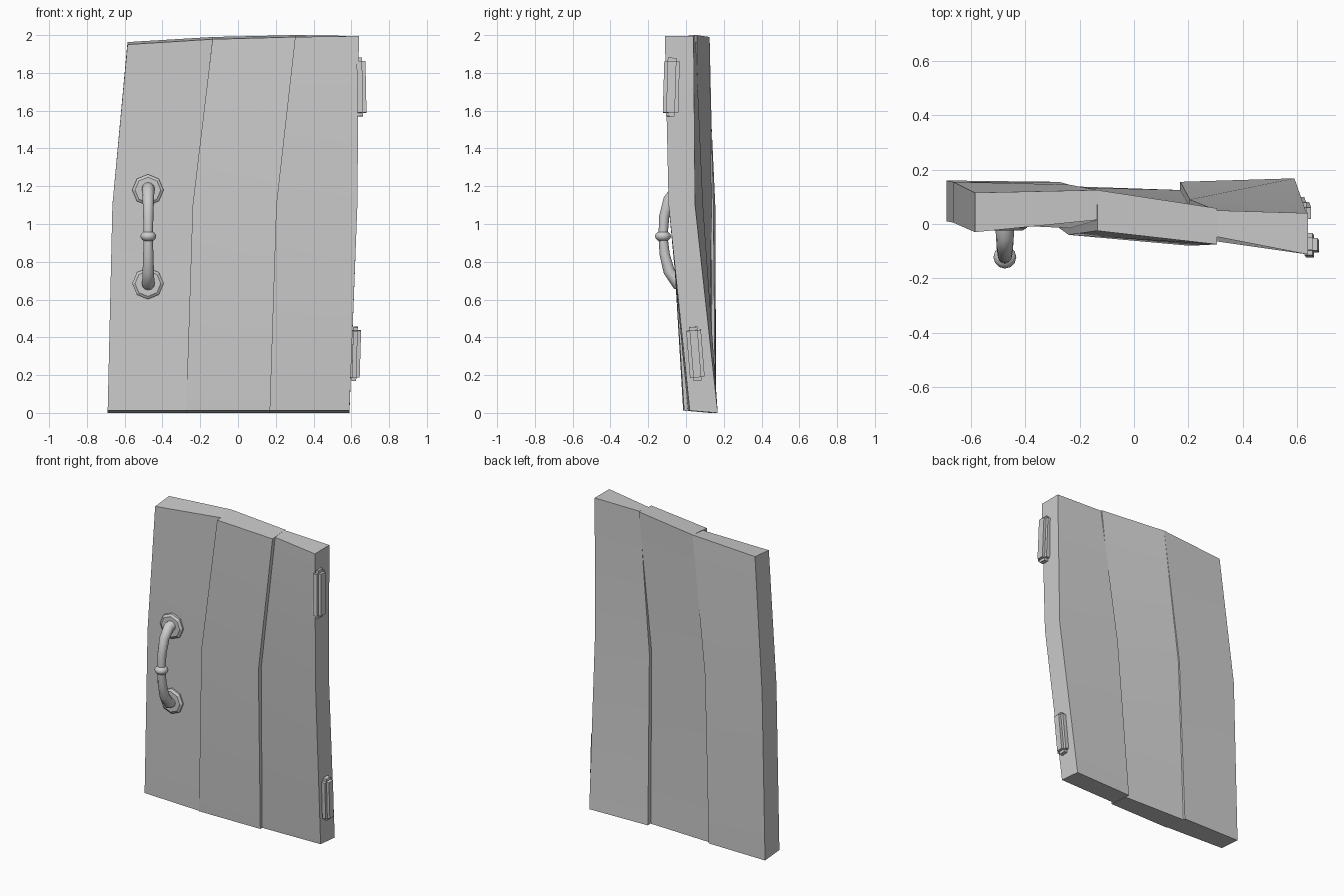
import bpy
import bmesh
import math
from mathutils import Vector, Matrix

cube = bpy.data.objects.get("Cube")
if cube:
    bpy.data.objects.remove(cube, do_unlink=True)

grey = bpy.data.materials.new("plain_grey")
grey.use_nodes = True
grey.diffuse_color = (0.6, 0.6, 0.6, 1)
grey.node_tree.nodes["Principled BSDF"].inputs["Base Color"].default_value = grey.diffuse_color


def finish(name, bm, angle=30):
    """Turn a bmesh into a named, smooth-shaded object."""
    bmesh.ops.recalc_face_normals(bm, faces=bm.faces)
    mesh = bpy.data.meshes.new(name)
    bm.to_mesh(mesh)
    bm.free()
    mesh.materials.append(grey)
    obj = bpy.data.objects.new(name, mesh)
    bpy.context.collection.objects.link(obj)
    bpy.ops.object.select_all(action='DESELECT')
    obj.select_set(True)
    bpy.context.view_layer.objects.active = obj
    bpy.ops.object.shade_smooth_by_angle(angle=math.radians(angle))
    return obj


def skin_rings(bm, rings):
    """Join equal rings of points into a capped closed skin."""
    rows = [[bm.verts.new(p) for p in ring] for ring in rings]
    count = len(rows[0])
    for low, high in zip(rows, rows[1:]):
        for i in range(count):
            j = (i + 1) % count
            bm.faces.new((low[i], low[j], high[j], high[i]))
    bm.faces.new(rows[0][::-1])
    bm.faces.new(rows[-1])


# Warped planks: seam x positions at the bottom, waist and top of the door
seams = [(-0.69, -0.665, -0.585), (-0.275, -0.24, -0.135),
         (0.17, 0.205, 0.305), (0.59, 0.632, 0.64)]
top_front = (1.95, 1.978, 1.99, 1.995)
top_back = (1.963, 1.99, 2.0, 1.995)

# Each level holds depth at front left, front right, back right, back left
depths = {
    "left_plank": [(0.01, -0.01, 0.155, 0.16), (0.005, -0.015, 0.145, 0.155),
                   (-0.03, 0.015, 0.125, 0.115)],
    "middle_plank": [(-0.015, -0.01, 0.125, 0.14), (-0.04, -0.08, 0.065, 0.135),
                     (-0.025, -0.075, 0.058, 0.125)],
    "right_plank": [(0.01, 0.02, 0.168, 0.155), (-0.05, -0.092, 0.048, 0.09),
                    (-0.047, -0.112, 0.04, 0.05)],
}
for k, (name, levels) in enumerate(depths.items()):
    rings = []
    for lv, (fl, fr, br, bl) in enumerate(levels):
        xl, xr = seams[k][lv], seams[k + 1][lv]
        zs = [(0.012, 0.012, 0, 0), (1.1,) * 4,
              (top_front[k], top_front[k + 1], top_back[k + 1], top_back[k])][lv]
        rings.append([(xl, fl, zs[0]), (xr, fr, zs[1]), (xr, br, zs[2]), (xl, bl, zs[3])])
    bm = bmesh.new()
    skin_rings(bm, rings)
    finish(name, bm)

# Curved handle grip, thicker towards both ends
path = [(0.01, 1.19), (-0.045, 1.185), (-0.09, 1.13), (-0.115, 1.04), (-0.122, 0.935),
        (-0.113, 0.84), (-0.09, 0.75), (-0.045, 0.685), (0.01, 0.68)]
points = [Vector((-0.475, y, z)) for y, z in path]
side = Vector((1, 0, 0))
rings = []
for i, p in enumerate(points):
    along = (points[min(i + 1, len(points) - 1)] - points[max(i - 1, 0)]).normalized()
    across = along.cross(side)
    radius = 0.024 + 0.003 * abs(i - 4)
    turns = [math.tau * s / 12 for s in range(12)]
    rings.append([p + radius * (math.cos(a) * side + math.sin(a) * across) for a in turns])
bm = bmesh.new()
skin_rings(bm, rings)
finish("handle_grip", bm, 50)

# Flattened bead in the middle of the grip
bm = bmesh.new()
bmesh.ops.create_uvsphere(bm, u_segments=12, v_segments=8, radius=0.042,
                          matrix=Matrix.Translation((-0.475, -0.122, 0.935))
                          @ Matrix.Diagonal((1, 1, 0.7, 1)))
finish("handle_bead", bm, 60)

# Octagonal mounting plates
for name, z in (("upper_handle_plate", 1.18), ("lower_handle_plate", 0.685)):
    bm = bmesh.new()
    rings = []
    for y, radius in ((0.02, 0.083), (-0.014, 0.083), (-0.024, 0.068)):
        turns = [math.tau * s / 8 for s in range(8)]
        rings.append([(-0.477 + radius * math.sin(a), y, z + radius * math.cos(a))
                      for a in turns])
    skin_rings(bm, rings)
    finish(name, bm, 20)


# Bevelled hinges on the right edge
def hinge(name, centre, size, tilt_x, tilt_y):
    bm = bmesh.new()
    place = (Matrix.Translation(centre) @ Matrix.Rotation(tilt_x, 4, 'X')
             @ Matrix.Rotation(tilt_y, 4, 'Y') @ Matrix.Diagonal((*size, 1)))
    bmesh.ops.create_cube(bm, size=1, matrix=place)
    bmesh.ops.bevel(bm, geom=bm.edges[:], offset=0.018, segments=2, affect='EDGES')
    finish(name, bm)


hinge("upper_hinge", (0.645, -0.078, 1.725), (0.065, 0.082, 0.31), -0.03, -0.02)
hinge("lower_hinge", (0.618, 0.05, 0.313), (0.06, 0.078, 0.285), 0.08, 0.03)
